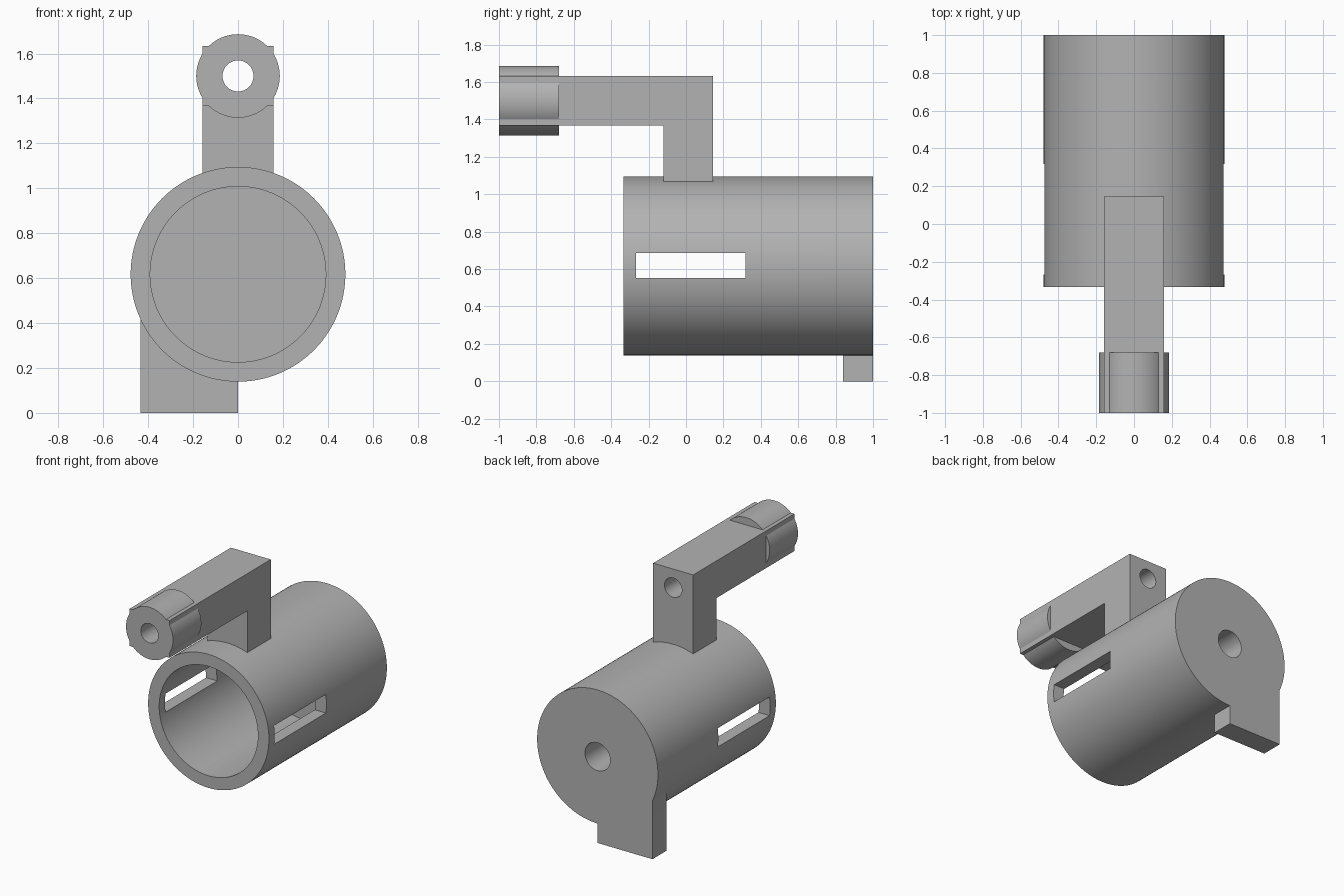
import bpy
import math

if "Cube" in bpy.data.objects:
    bpy.data.objects.remove(bpy.data.objects["Cube"], do_unlink=True)

grey = bpy.data.materials.new("plain grey")
grey.use_nodes = True
grey.diffuse_color = (0.45, 0.45, 0.45, 1)
grey.node_tree.nodes["Principled BSDF"].inputs["Base Color"].default_value = (0.45, 0.45, 0.45, 1)


def finish(name):
    obj = bpy.context.object
    obj.name = name
    obj.data.materials.append(grey)
    return obj


def tube(name, radius, y0, y1, z, sides=96):
    """Solid cylinder lying along y."""
    bpy.ops.mesh.primitive_cylinder_add(vertices=sides, radius=radius, depth=y1 - y0,
                                        location=(0, (y0 + y1) / 2, z),
                                        rotation=(math.pi / 2, 0, 0))
    bpy.ops.object.transform_apply(location=True, rotation=True, scale=True)
    return finish(name)


def prism(name, profile, x0, x1):
    """Side profile of (y, z) points extruded along x."""
    n = len(profile)
    verts = [(x, y, z) for x in (x0, x1) for y, z in profile]
    faces = [tuple(range(n))[::-1], tuple(range(n, 2 * n))]
    faces += [(i, (i + 1) % n, (i + 1) % n + n, i + n) for i in range(n)]
    mesh = bpy.data.meshes.new(name)
    mesh.from_pydata(verts, [], faces)
    obj = bpy.data.objects.new(name, mesh)
    bpy.context.collection.objects.link(obj)
    activate(obj)
    bpy.ops.object.mode_set(mode='EDIT')
    bpy.ops.mesh.select_all(action='SELECT')
    bpy.ops.mesh.normals_make_consistent(inside=False)
    bpy.ops.object.mode_set(mode='OBJECT')
    return finish(name)


def block(name, x0, x1, y0, y1, z0, z1):
    return prism(name, [(y0, z0), (y1, z0), (y1, z1), (y0, z1)], x0, x1)


def activate(obj):
    bpy.ops.object.select_all(action='DESELECT')
    obj.select_set(True)
    bpy.context.view_layer.objects.active = obj


def combine(target, tool, operation):
    mod = target.modifiers.new(operation.lower(), 'BOOLEAN')
    mod.operation = operation
    mod.solver = 'EXACT'
    mod.object = tool
    activate(target)
    bpy.ops.object.modifier_apply(modifier=mod.name)
    bpy.data.objects.remove(tool, do_unlink=True)


AXIS_Z, ARM_Z = 0.617, 1.5

# Cylindrical housing with its foot at the back
housing = tube("housing", 0.478, -0.333, 1, AXIS_Z, 128)
combine(housing, block("foot", -0.435, 0, 0.84, 1, 0, AXIS_Z), 'UNION')

# Front cavity, side slots and rear shaft hole
combine(housing, tube("cavity", 0.391, -0.5, 0.73, AXIS_Z, 128), 'DIFFERENCE')
combine(housing, block("slots", -0.7, 0.7, -0.268, 0.317, 0.553, 0.686), 'DIFFERENCE')
combine(housing, tube("shaft_hole", 0.1, 0.77, 1.1, AXIS_Z, 64), 'DIFFERENCE')

# Bent arm with a round boss at its front end
arm = prism("arm", [(-1, 1.367), (-0.121, 1.367), (-0.121, 1.035), (0.145, 1.035),
                    (0.145, 1.633), (-1, 1.633)], -0.158, 0.158)
combine(arm, tube("boss", 0.186, -1, -0.68, ARM_Z), 'UNION')
combine(arm, tube("bore", 0.069, -1.1, 0.3, ARM_Z, 64), 'DIFFERENCE')

for part in (housing, arm):
    activate(part)
    bpy.ops.object.shade_smooth_by_angle(angle=math.radians(25))
